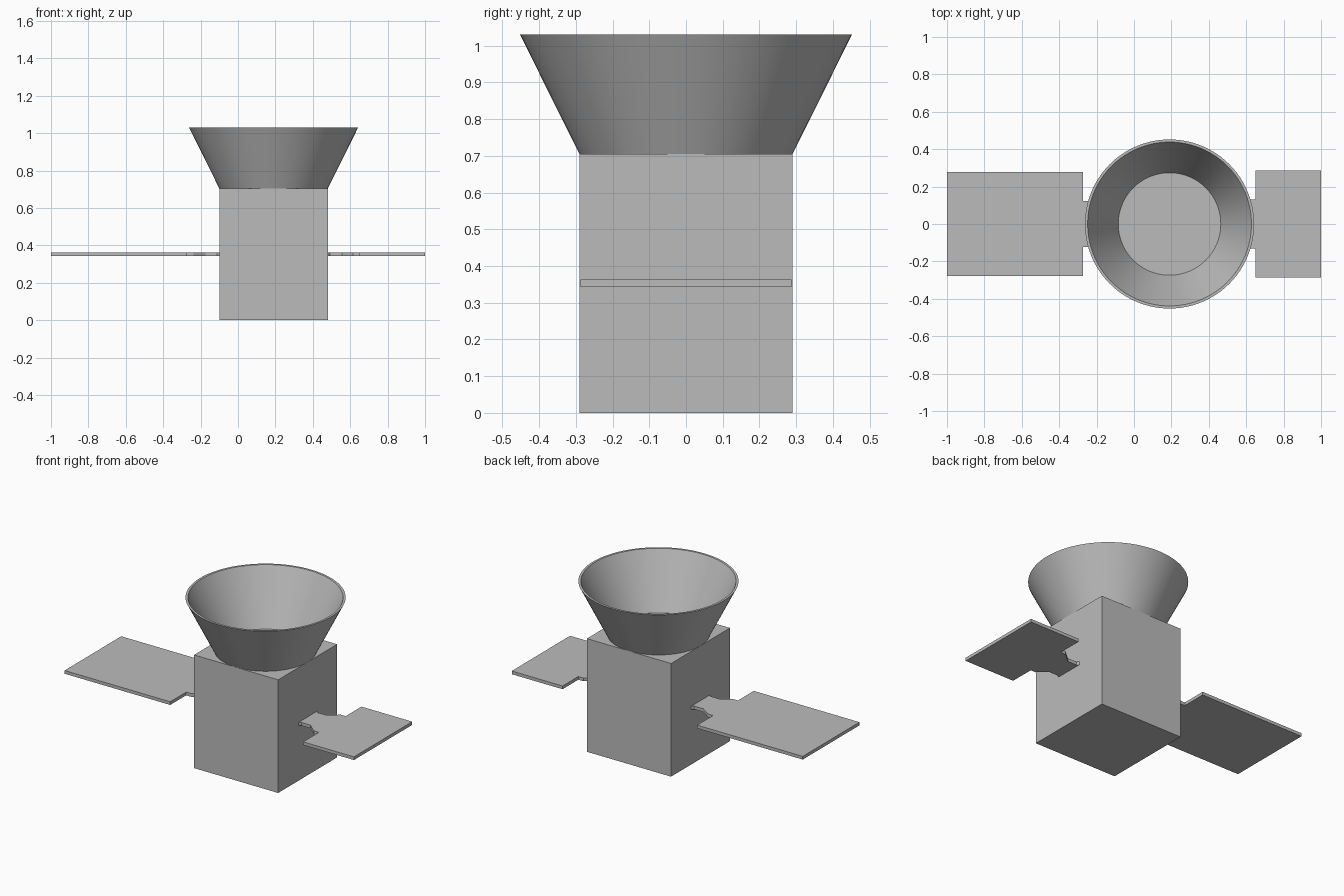
import bpy
import bmesh
from math import cos, sin, tau

cube = bpy.data.objects.get("Cube")
if cube:
    bpy.data.objects.remove(cube, do_unlink=True)

grey = bpy.data.materials.new("light_grey")
grey.use_nodes = True
colour = (0.5, 0.5, 0.5, 1)
grey.diffuse_color = colour
grey.node_tree.nodes["Principled BSDF"].inputs["Base Color"].default_value = colour

CENTRE_X = 0.19
HALF = 0.29
BODY_TOP = 0.705


def make_object(name, bm):
    bmesh.ops.recalc_face_normals(bm, faces=bm.faces)
    mesh = bpy.data.meshes.new(name)
    bm.to_mesh(mesh)
    bm.free()
    mesh.materials.append(grey)
    obj = bpy.data.objects.new(name, mesh)
    bpy.context.collection.objects.link(obj)
    return obj


def prism(name, outline, bottom, top):
    """Extrude a flat outline upwards."""
    bm = bmesh.new()
    face = bm.faces.new([bm.verts.new((x, y, bottom)) for x, y in outline])
    raised = bmesh.ops.extrude_face_region(bm, geom=[face])
    verts = [g for g in raised["geom"] if isinstance(g, bmesh.types.BMVert)]
    bmesh.ops.translate(bm, verts=verts, vec=(0, 0, top - bottom))
    return make_object(name, bm)


def lathe(name, profile, segments=96):
    """Turn a closed radius/height profile around the body axis."""
    bm = bmesh.new()
    rings = []
    for i in range(segments):
        a = tau * i / segments
        rings.append([bm.verts.new((CENTRE_X + r * cos(a), r * sin(a), z))
                      for r, z in profile])
    count = len(profile)
    for i, ring in enumerate(rings):
        following = rings[(i + 1) % segments]
        for j in range(count):
            k = (j + 1) % count
            bm.faces.new((ring[j], following[j], following[k], ring[k]))
    return make_object(name, bm)


def panel(name, side, tip, inner, half_width, neck):
    """Flat wing with a stepped, tapering neck that meets the body."""
    root = CENTRE_X + side * HALF
    edge = [(root, 0.092), (root + side * 0.012, 0.08),
            (root + side * 0.075, 0.08), (inner - side * 0.035, neck),
            (inner, neck), (inner, half_width), (tip, half_width)]
    outline = edge + [(x, -y) for x, y in reversed(edge)]
    return prism(name, outline, 0.343, 0.363)


# Square body
corners = [(-1, -1), (1, -1), (1, 1), (-1, 1)]
prism("body", [(CENTRE_X + sx * HALF, sy * HALF) for sx, sy in corners], 0, BODY_TOP)

# Flared open funnel
funnel = lathe("funnel", [(0.29, BODY_TOP), (0.452, 1.03), (0.438, 1.03), (0.274, BODY_TOP)])
bpy.ops.object.select_all(action="DESELECT")
funnel.select_set(True)
bpy.context.view_layer.objects.active = funnel
bpy.ops.object.shade_smooth_by_angle(angle=0.5)

# Side panels, the right one longer
panel("left_panel", 1, 1.0, 0.65, 0.287, 0.132)
panel("right_panel", -1, -1.0, -0.272, 0.279, 0.122)
